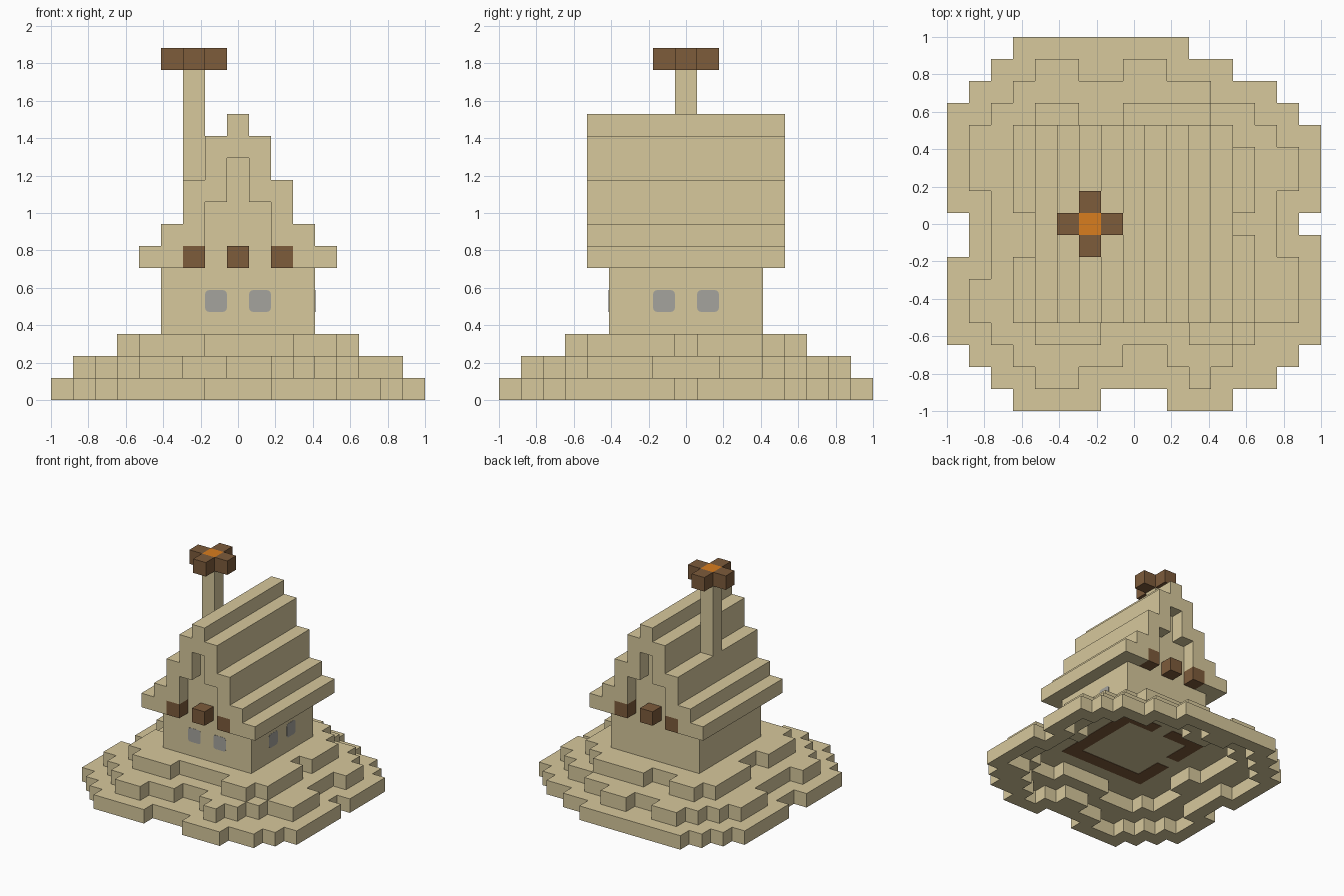
import bpy, bmesh
from mathutils import Vector, Matrix

U = 2 / 17  # size of one block

cube = bpy.data.objects.get("Cube")
if cube:
    bpy.data.objects.remove(cube)


def material(name, rgb):
    m = bpy.data.materials.new(name)
    m.use_nodes = True
    m.diffuse_color = (*rgb, 1)
    m.node_tree.nodes["Principled BSDF"].inputs["Base Color"].default_value = (*rgb, 1)
    return m


sand = material("sand", (0.68, 0.58, 0.333))
wood = material("dark wood", (0.205, 0.106, 0.044))
ember = material("ember orange", (0.69, 0.205, 0.013))
glass = material("window grey", (0.376, 0.37, 0.34))


def finish(name, bm, mat):
    mesh = bpy.data.meshes.new(name)
    bm.to_mesh(mesh)
    bm.free()
    mesh.materials.append(mat)
    ob = bpy.data.objects.new(name, mesh)
    bpy.context.scene.collection.objects.link(ob)
    return ob


def blocks(name, cells, mat, base=0, height=U):
    """Join unit blocks, centred on whole x and y, into one outer shell."""
    cells = set(cells)
    bm = bmesh.new()
    for c in cells:
        for axis in range(3):
            for sign in (-1, 1):
                n = [0, 0, 0]
                n[axis] = sign
                if tuple(a + b for a, b in zip(c, n)) in cells:
                    continue
                normal = Vector(n)
                s = Vector([n[2], n[0], n[1]])
                t = normal.cross(s)
                mid = Vector(c) + Vector((0, 0, 0.5)) + normal / 2
                corners = [mid + (s * i + t * j) / 2
                           for i, j in ((-1, -1), (1, -1), (1, 1), (-1, 1))]
                bm.faces.new([bm.verts.new((p.x * U, p.y * U, base + p.z * height))
                              for p in corners])
    bmesh.ops.remove_doubles(bm, verts=bm.verts[:], dist=0.0005)
    bmesh.ops.dissolve_limit(bm, angle_limit=0.01, verts=bm.verts[:], edges=bm.edges[:])
    return finish(name, bm, mat)


def span(a, b):
    return range(a, b + 1)


def box(x, y, z):
    return {(i, j, k) for i in span(*x) for j in span(*y) for k in span(*z)}


def plan(rows):
    """Rows from back to front: (repeat, (first, last), ...)."""
    total = sum(r[0] for r in rows)
    y, out = total // 2, set()
    for count, *runs in rows:
        for _ in range(count):
            out |= {(x, y) for a, b in runs for x in span(a, b)}
            y -= 1
    return out


# Ragged island terraces: two open rings under a solid top slab
lower = plan([(1, (-5, 2)), (1, (-6, 4)), (1, (-7, 6)), (1, (-8, 7)), (4, (-8, 8)),
              (1, (-7, 7)), (1, (-7, 8)), (4, (-8, 8)), (1, (-7, 7)), (1, (-6, 6)),
              (1, (-5, -2), (2, 4))])
middle = plan([(1, (-4, -3), (0, 1)), (1, (-5, 3)), (1, (-6, 5)), (1, (-7, 6)),
               (2, (-7, 7)), (3, (-6, 6)), (1, (-6, 7)), (2, (-7, 7)), (1, (-6, 5)),
               (1, (-5, -1), (2, 4)), (1, (-4, -3), (3, 3))])
upper = plan([(1, (-4, -3), (0, 3)), (1, (-5, 4)), (3, (-5, 5)), (1, (-4, 4)),
              (1, (-4, 5)), (3, (-5, 5)), (1, (-4, -2), (3, 4))])
for level, (name, shape) in enumerate((("lower_terrace", lower - middle),
                                       ("middle_terrace", middle - upper),
                                       ("upper_terrace", upper))):
    blocks(name, {(x, y, level) for x, y in shape}, sand)

# Foundation beams showing under the slab, open at the back and one side
beams = box((-3, 3), (-3, 3), (0, 0)) - box((-2, 2), (-2, 2), (0, 0))
beams -= {(0, 3, 0), (-3, 0, 0)}
blocks("foundation_beams", beams, wood, base=2 * U - 0.003, height=0.004)

# House walls
blocks("house_walls", box((-3, 3), (-3, 3), (3, 5)), sand)

# Stepped roof with a recessed gable at both ends
roof = set()
for half, z in ((4, (6, 6)), (3, (7, 7)), (2, (8, 9)), (1, (10, 11)), (0, (12, 12))):
    roof |= box((-half, half), (-4, 4), z)
for end in (-4, 4):
    roof -= box((-2, 2), (end, end), (6, 6))
    roof -= box((-1, 1), (end, end), (6, 8))
    roof -= box((0, 0), (end, end), (9, 10))
blocks("roof", roof, sand)

# Beam ends under the gables
for side, y in (("front", -4), ("back", 4)):
    for x in (-2, 0, 2):
        blocks(f"{side}_beam_end", {(x, y, 6)}, wood)

# Chimney with a cross-shaped cap
blocks("chimney", box((-2, -2), (0, 0), (10, 14)), sand)
blocks("chimney_cap", {(-3, 0, 15), (-1, 0, 15), (-2, 1, 15), (-2, -1, 15)}, wood)
blocks("chimney_fire", {(-2, 0, 15)}, ember)


# Rounded window plates, almost flush with the front and left walls
def window(name, offset, turn):
    bm = bmesh.new()
    bmesh.ops.create_cube(bm, size=1)
    edges = [e for e in bm.edges
             if abs(e.verts[0].co.y - e.verts[1].co.y) > 0.5]
    bmesh.ops.bevel(bm, geom=edges, offset=0.17, segments=3, profile=0.5,
                    affect='EDGES')
    bmesh.ops.scale(bm, vec=(0.116, 0.003, 0.116), verts=bm.verts)
    place = Matrix.Rotation(turn, 4, 'Z') @ Matrix.Translation(
        (offset * U, -3.5 * U, 4.5 * U))
    bmesh.ops.transform(bm, matrix=place, verts=bm.verts)
    finish(name, bm, glass)


for offset in (-1, 1):
    window("front_window", offset, 0)
    window("left_window", offset, 1.570796)
